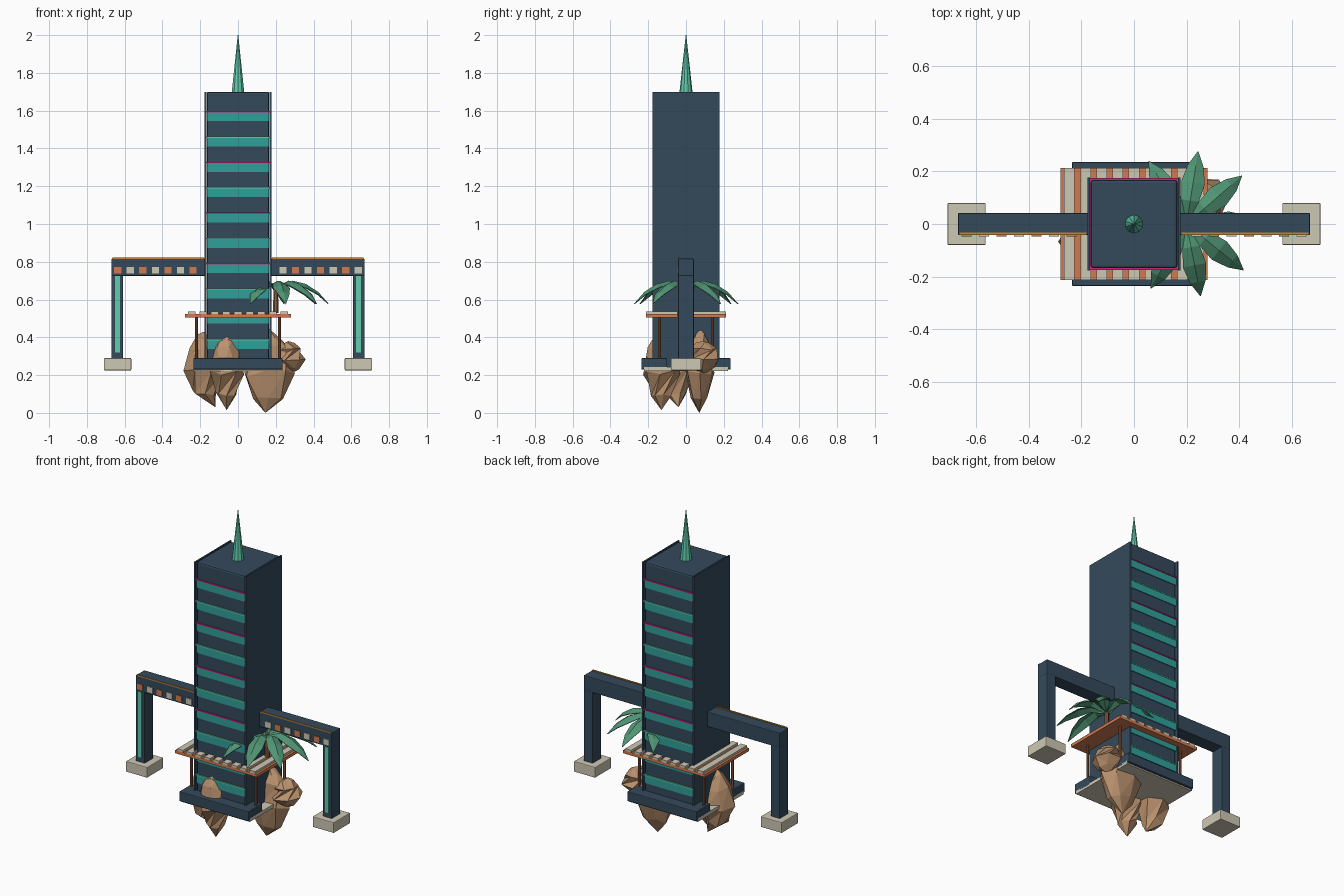
import bpy, bmesh, math, random
from mathutils import Vector

if "Cube" in bpy.data.objects:
    bpy.data.objects.remove(bpy.data.objects["Cube"])

random.seed(4)


def mat(name, rgb):
    m = bpy.data.materials.new(name)
    lin = [((c / 255 + 0.055) / 1.055) ** 2.4 for c in rgb]
    m.diffuse_color = (*lin, 1)
    m.use_nodes = True
    m.node_tree.nodes["Principled BSDF"].inputs["Base Color"].default_value = m.diffuse_color
    return m


navy = mat("navy", (52, 73, 91))
teal = mat("teal", (48, 160, 155))
mint = mat("mint", (98, 205, 172))
cream = mat("cream", (206, 200, 180))
orange = mat("orange", (208, 122, 80))
rock = mat("rock_tan", (186, 146, 110))
leaf = mat("leaf_green", (80, 148, 116))
pink = mat("pink", (200, 40, 125))
brown = mat("brown", (150, 95, 62))
gold = mat("gold", (190, 135, 60))


def finish(name, bm, material):
    me = bpy.data.meshes.new(name)
    bmesh.ops.recalc_face_normals(bm, faces=bm.faces)
    bm.to_mesh(me)
    bm.free()
    me.materials.append(material)
    ob = bpy.data.objects.new(name, me)
    bpy.context.collection.objects.link(ob)
    return ob


def box(name, x0, x1, y0, y1, z0, z1, material, bevel=0):
    bm = bmesh.new()
    bmesh.ops.create_cube(bm, size=1)
    for v in bm.verts:
        v.co = Vector(((x0 + x1) / 2 + v.co.x * (x1 - x0),
                       (y0 + y1) / 2 + v.co.y * (y1 - y0),
                       (z0 + z1) / 2 + v.co.z * (z1 - z0)))
    ob = finish(name, bm, material)
    if bevel:
        b = ob.modifiers.new("bevel", 'BEVEL')
        b.width = bevel
        b.segments = 2
    return ob


def cone(name, x, y, z0, z1, r0, r1, sides, material):
    bm = bmesh.new()
    bmesh.ops.create_cone(bm, cap_ends=True, segments=sides,
                          radius1=r0, radius2=r1, depth=z1 - z0)
    bmesh.ops.translate(bm, verts=bm.verts, vec=(x, y, (z0 + z1) / 2))
    return finish(name, bm, material)


# Tower core, side panels and spire
box("tower_core", -0.165, 0.165, -0.168, 0.168, 0.24, 1.70, navy, 0.01)
for s in (-1, 1):
    xs = sorted((s * 0.168, s * 0.177))
    box("side_panel", *xs, -0.177, 0.177, 0.24, 1.70, navy)
cone("spire", 0, 0, 1.695, 2.0, 0.035, 0.0015, 10, mint)

# Window bands with a thin ledge, front and back
for k in range(10):
    z = 1.59 - k * 0.134
    box("window_band", -0.164, 0.164, -0.173, 0.173, z - 0.046, z, teal)
    box("ledge", -0.167, 0.167, -0.176, 0.176, z, z + 0.007,
        mint if k % 2 else pink)

# Bridge arms with legs, footings and front trim
for s in (-1, 1):
    def arm(name, a, b, *rest):
        return box(name, *sorted((s * a, s * b)), *rest)
    arm("bridge_beam", 0.17, 0.67, -0.042, 0.042, 0.725, 0.817, navy, 0.004)
    arm("bridge_leg", 0.608, 0.67, -0.042, 0.042, 0.28, 0.73, navy, 0.004)
    arm("footing", 0.565, 0.71, -0.08, 0.08, 0.225, 0.29, cream, 0.004)
    arm("leg_light", 0.626, 0.65, -0.047, -0.04, 0.32, 0.725, mint)
    arm("beam_trim", 0.18, 0.665, -0.042, -0.033, 0.815, 0.822, gold)
    for k in range(7):
        x = 0.637 - 0.0665 * k
        arm("beam_tile", x - 0.019, x + 0.019, -0.047, -0.04, 0.737, 0.772,
            orange if (k % 2 == 0) == (s < 0) else cream)

# Base plate and the two plinth bars
box("base_plate", -0.236, 0.236, -0.222, 0.222, 0.222, 0.243, cream)
for s in (-1, 1):
    box("plinth_bar", -0.236, 0.236, *sorted((s * 0.1, s * 0.236)),
        0.23, 0.29, navy, 0.004)

# Canopy: deck, slats and posts
box("canopy_deck", -0.28, 0.28, -0.213, 0.213, 0.505, 0.524, orange)
for k in range(9):
    x = -0.246 + 0.0615 * k
    box("canopy_slat", x - 0.02, x + 0.02, -0.213, 0.213, 0.522, 0.537, cream)
for sx in (-1, 1):
    for sy in (-1, 1):
        cone("canopy_post", sx * 0.22, sy * 0.14, 0.24, 0.506,
             0.008, 0.008, 8, brown)


# Rocks: irregular faceted crystals pointed at both ends
def make_rock(name, x, y, z0, z1, rx, ry, tip=(0, 0)):
    bm = bmesh.new()
    n, h = 7, z1 - z0
    rings = []
    for t, r in ((0.2, 0.62), (0.46, 1.0), (0.76, 0.8), (0.92, 0.4)):
        off, ring = random.random(), []
        for i in range(n):
            a = (i + off) * math.tau / n
            j = r * random.uniform(0.88, 1.06)
            ring.append(bm.verts.new((x + rx * j * math.cos(a),
                                      y + ry * j * math.sin(a),
                                      z0 + h * (t + random.uniform(-.04, .04)))))
        rings.append(ring)
    bottom = bm.verts.new((x + tip[0], y + tip[1], z0))
    top = bm.verts.new((x, y, z1))
    for i in range(n):
        j = (i + 1) % n
        bm.faces.new((bottom, rings[0][j], rings[0][i]))
        bm.faces.new((top, rings[-1][i], rings[-1][j]))
        for lo, hi in zip(rings, rings[1:]):
            bm.faces.new((lo[i], lo[j], hi[j]))
            bm.faces.new((lo[i], hi[j], hi[i]))
    finish(name, bm, rock)


make_rock("front_rock", -0.06, -0.13, 0.015, 0.45, 0.095, 0.097)
make_rock("left_rock", -0.18, -0.05, 0.03, 0.43, 0.105, 0.10, (0.06, 0.01))
make_rock("right_rock", 0.16, 0.07, 0.0, 0.45, 0.135, 0.08, (-0.015, 0))
make_rock("side_rock", 0.265, 0.09, 0.2, 0.38, 0.095, 0.095)

# Palm: short trunk and drooping folded leaves
PX = 0.2
cone("palm_trunk", PX, 0, 0.53, 0.675, 0.016, 0.011, 7, brown)
# distance from trunk, spine height, half width
path = [(0.0, 0.665, 0.008), (0.09, 0.70, 0.033), (0.16, 0.682, 0.045),
        (0.225, 0.64, 0.03), (0.28, 0.578, 0.001)]
for k in range(9):
    a = math.radians(1 + 40 * k)
    d, side = Vector((math.cos(a), math.sin(a), 0)), Vector((-math.sin(a), math.cos(a), 0))
    bm = bmesh.new()
    rows = []
    for r, z, w in path:
        c = Vector((PX, 0, z)) + d * r
        rows.append([bm.verts.new(c + side * w * t - Vector((0, 0, 0.45 * w * abs(t))))
                     for t in (-1, 0, 1)])
    for p, q in zip(rows, rows[1:]):
        for i in (0, 1):
            bm.faces.new((p[i], q[i], q[i + 1], p[i + 1]))
    ob = finish("palm_leaf", bm, leaf)
    ob.modifiers.new("thickness", 'SOLIDIFY').thickness = 0.004
